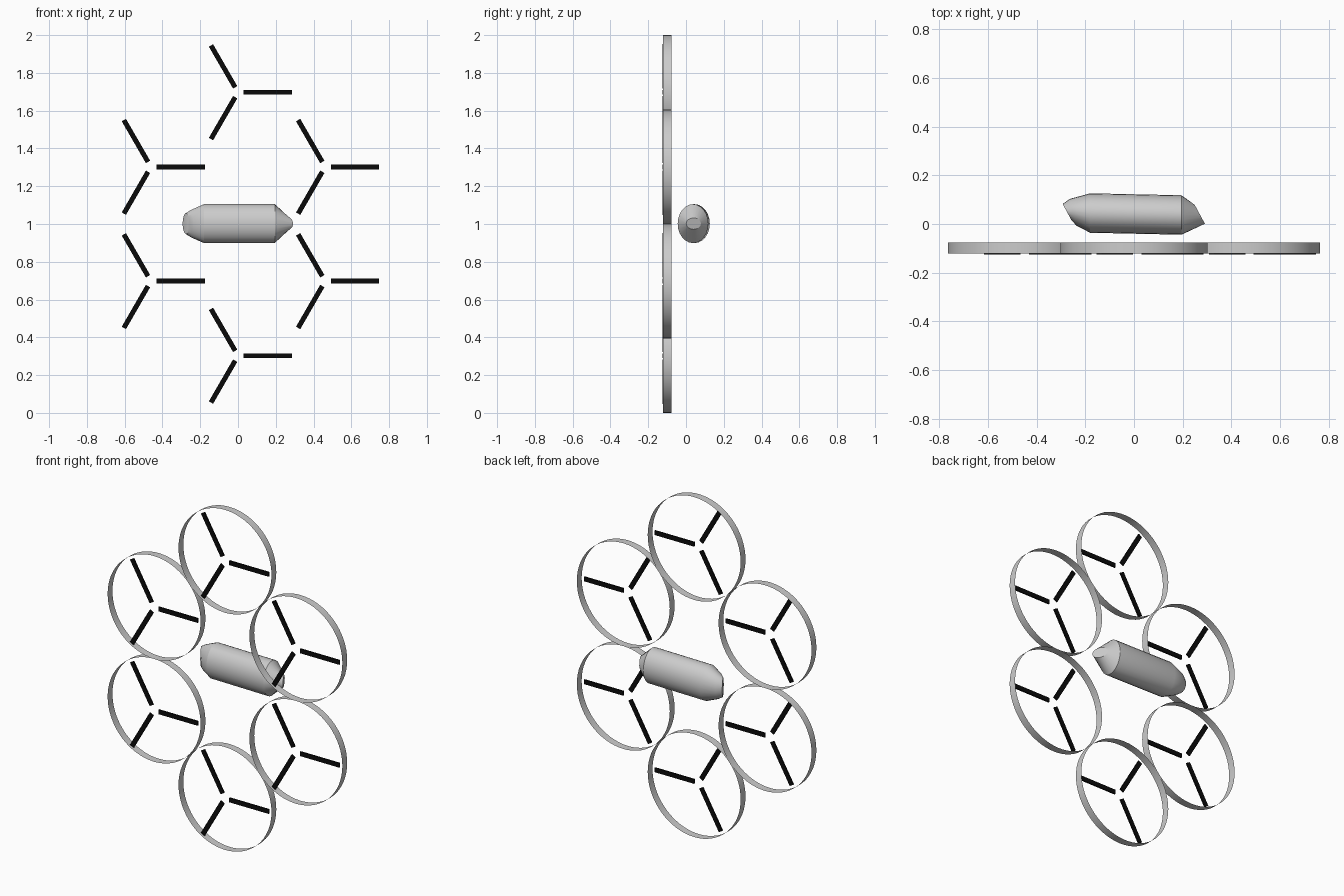
import bpy, bmesh
from math import cos, sin, pi, radians
from mathutils import Matrix, Vector

if "Cube" in bpy.data.objects:
    bpy.data.objects.remove(bpy.data.objects["Cube"])

R = 0.3025                      # duct radius
Y_FRONT, Y_BACK = -0.121, -0.076


def finish(name, bm, angle=None):
    bmesh.ops.recalc_face_normals(bm, faces=bm.faces[:])
    me = bpy.data.meshes.new(name)
    bm.to_mesh(me)
    bm.free()
    ob = bpy.data.objects.new(name, me)
    bpy.context.collection.objects.link(ob)
    if angle:
        bpy.ops.object.select_all(action='DESELECT')
        ob.select_set(True)
        bpy.context.view_layer.objects.active = ob
        bpy.ops.object.shade_smooth_by_angle(angle=radians(angle))
    return ob


def loft(bm, loops):
    for a, b in zip(loops, loops[1:]):
        n = len(a)
        for i in range(n):
            j = (i + 1) % n
            bm.faces.new((a[i], a[j], b[j], b[i]))


# thin open duct ring
def make_ring(name, cx, cz, n=64):
    bm = bmesh.new()
    loops = [[bm.verts.new((cx + R * cos(2 * pi * i / n), y, cz + R * sin(2 * pi * i / n)))
              for i in range(n)] for y in (Y_FRONT, Y_BACK)]
    loft(bm, loops)
    return finish(name, bm, 30)


# three flat bars on the front plane of the ring
def make_blades(name, cx, cz, mat):
    bm = bmesh.new()
    for k in range(3):
        m = (Matrix.Translation((cx, -0.121, cz)) @ Matrix.Rotation(-2 * pi * k / 3, 4, 'Y')
             @ Matrix.Translation((0.158, 0, 0)) @ Matrix.Diagonal((0.256, 0.008, 0.026, 1)))
        bmesh.ops.create_cube(bm, size=1, matrix=m)
    ob = finish(name, bm)
    ob.data.materials.append(mat)
    return ob


black = bpy.data.materials.new("black")
black.diffuse_color = (0.003, 0.003, 0.003, 1)
black.use_nodes = True
black.node_tree.nodes["Principled BSDF"].inputs["Base Color"].default_value = black.diffuse_color

dx = R * 1.525
centres = [("top", 0, 1.6975), ("upper_right", dx, 1 + R), ("lower_right", dx, 1 - R),
           ("bottom", 0, R), ("lower_left", -dx, 1 - R), ("upper_left", -dx, 1 + R)]
for name, cx, cz in centres:
    make_ring(name + "_ring", cx, cz)
    make_blades(name + "_blades", cx, cz, black)

# oval central body: (x, y, slant of section, y radius, z radius)
sections = [(-0.275, 0.049, -0.018, 0.033, 0.055),
            (-0.250, 0.048, -0.014, 0.055, 0.072),
            (-0.180, 0.045, 0.0, 0.081, 0.103),
            (0.195, 0.037, 0.0, 0.081, 0.103),
            (0.270, 0.040, -0.021, 0.039, 0.030)]
bm = bmesh.new()
n = 24
loops = [[bm.verts.new((x + s * cos(2 * pi * i / n), y + ry * cos(2 * pi * i / n),
                        1.002 + rz * sin(2 * pi * i / n))) for i in range(n)]
         for x, y, s, ry, rz in sections]
loft(bm, loops)
bm.faces.new(loops[0])
bm.faces.new(loops[-1])
finish("body", bm, 25)
